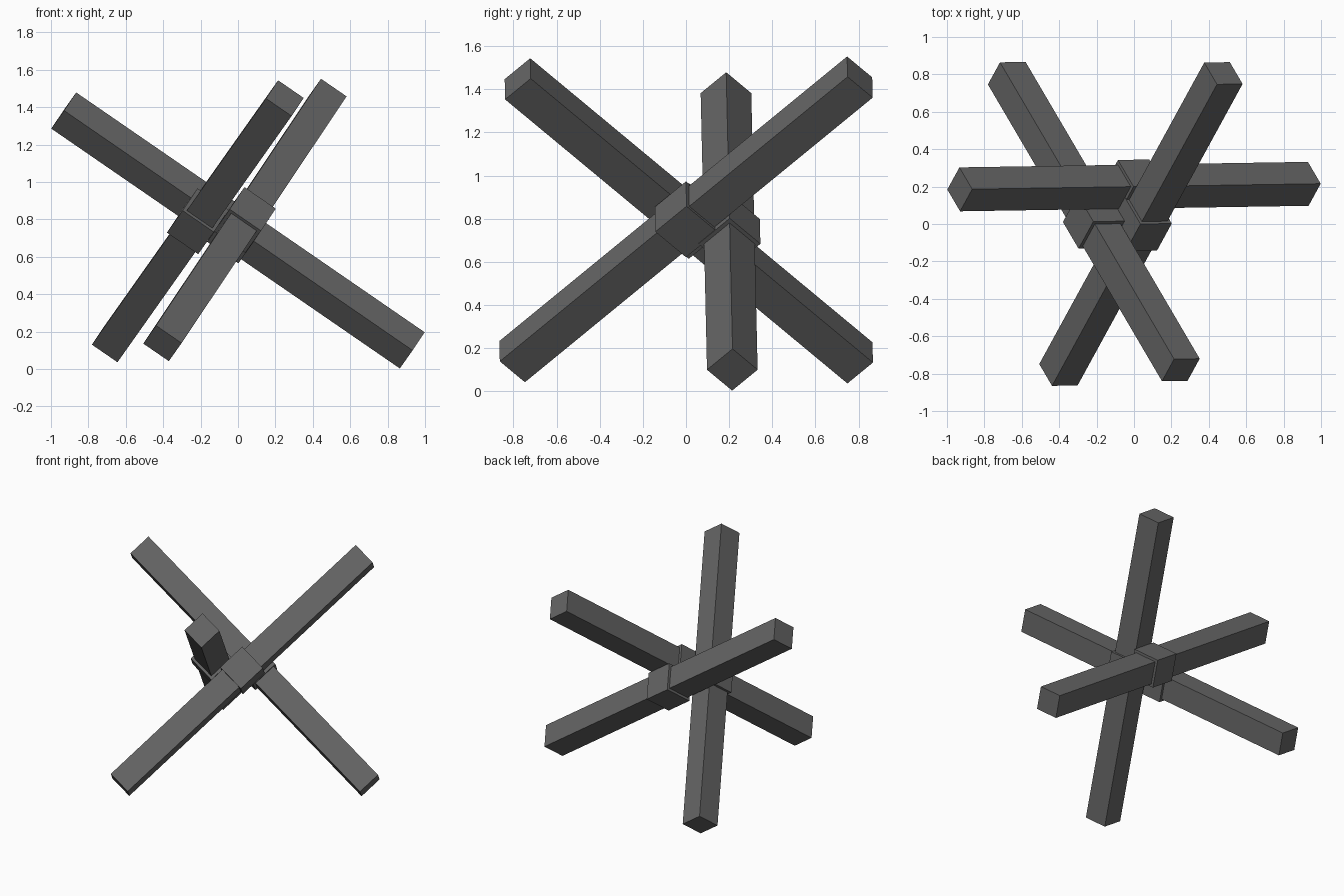
import bpy
import bmesh
from mathutils import Matrix, Vector

default = bpy.data.objects.get("Cube")
if default:
    bpy.data.objects.remove(default, do_unlink=True)

# Dark steel
steel = bpy.data.materials.new("dark_steel")
steel.use_nodes = True
colour = (0.13, 0.13, 0.13, 1)
steel.diffuse_color = colour
steel.node_tree.nodes["Principled BSDF"].inputs["Base Color"].default_value = colour

# Three mutually square directions shared by all the beams
u = Vector((0.824, 0.013, -0.567)).normalized()
v = Vector((0.411, -0.702, 0.583))
v = (v - u * v.dot(u)).normalized()
w = u.cross(v)
frame = Matrix((u, v, w)).transposed().to_4x4()

LENGTH, WIDTH, COLLAR = 2.262, 0.166, 0.203


def box(name, centre, size):
    """Box with the given size along each shared direction."""
    bm = bmesh.new()
    bmesh.ops.create_cube(bm, size=1)
    bmesh.ops.scale(bm, vec=size, verts=bm.verts)
    mesh = bpy.data.meshes.new(name)
    bm.to_mesh(mesh)
    bm.free()
    mesh.materials.append(steel)
    obj = bpy.data.objects.new(name, mesh)
    obj.matrix_world = Matrix.Translation(centre) @ frame
    bpy.context.collection.objects.link(obj)


# Each beam runs along one direction, with a thicker collar at its middle
beams = [
    ("back", (0.0, 0.2, 0.741)),
    ("right", (-0.215, 0.013, 0.79)),
    ("left", (0.037, 0.0, 0.797)),
]
for axis, (side, centre) in enumerate(beams):
    size = [WIDTH] * 3
    size[axis] = LENGTH
    box(side + "_beam", centre, size)
    box(side + "_collar", centre, [COLLAR] * 3)
